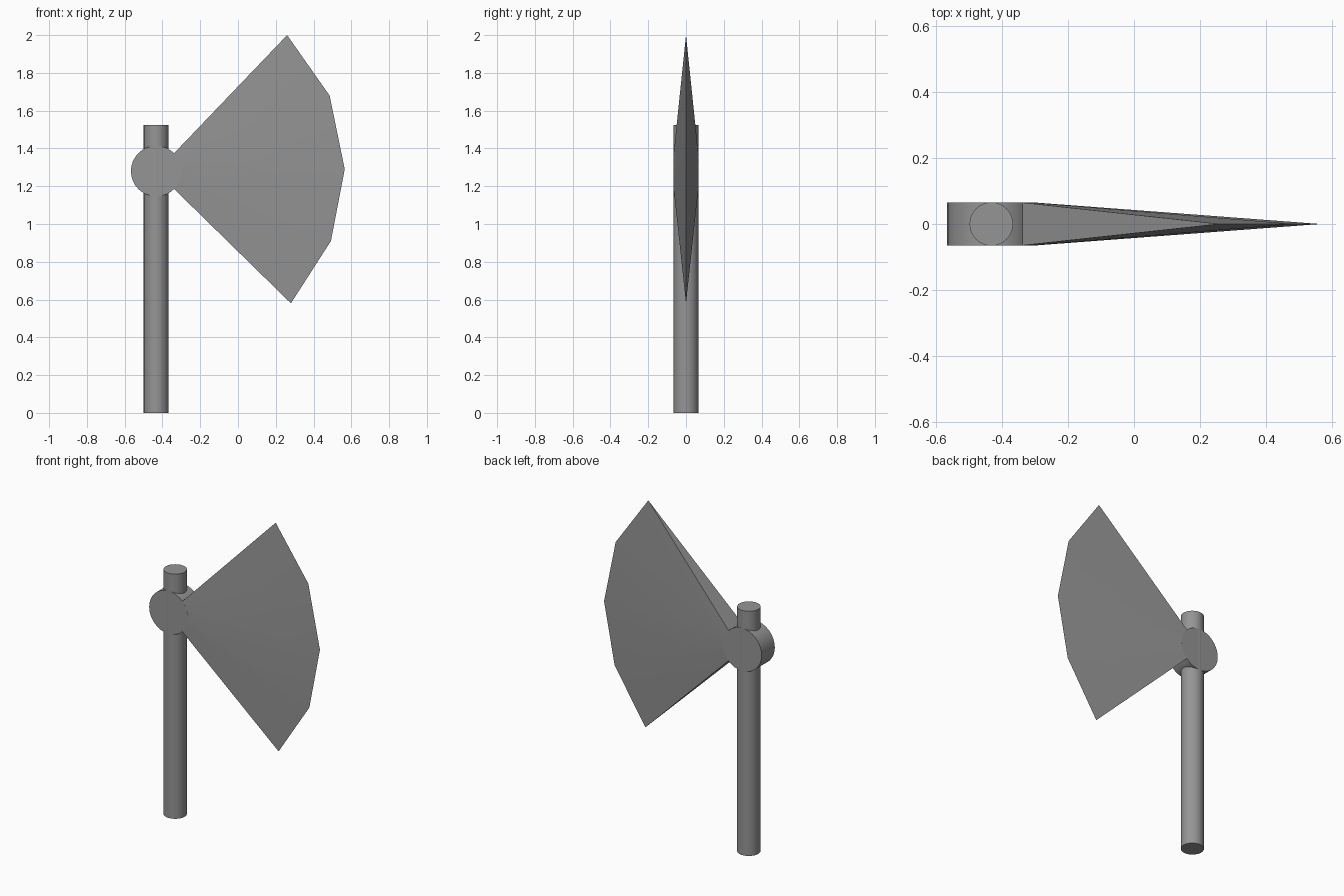
import bpy, bmesh, math

if "Cube" in bpy.data.objects:
    bpy.data.objects.remove(bpy.data.objects["Cube"])

CX, HUB_Z, HALF = -0.433, 1.28, 0.065

# Dark iron grey shared by all parts
grey = bpy.data.materials.new("dark_grey")
grey.diffuse_color = (0.3, 0.3, 0.3, 1)
grey.use_nodes = True
grey.node_tree.nodes["Principled BSDF"].inputs["Base Color"].default_value = grey.diffuse_color


def finish(ob, name):
    ob.name = name
    ob.data.materials.append(grey)
    bpy.ops.object.select_all(action='DESELECT')
    ob.select_set(True)
    bpy.context.view_layer.objects.active = ob
    bpy.ops.object.shade_smooth_by_angle(angle=math.radians(30))


def cylinder(name, radius, depth, loc, rot=(0, 0, 0)):
    bpy.ops.mesh.primitive_cylinder_add(vertices=32, radius=radius, depth=depth,
                                        location=loc, rotation=rot)
    finish(bpy.context.object, name)


# Straight handle and the round socket across it
cylinder("handle", 0.066, 1.525, (CX, 0, 1.525 / 2))
cylinder("socket", 0.134, HALF * 2, (CX, 0, HUB_Z), (math.pi / 2, 0, 0))

# Blade: fans from an arc of the socket out to a sharp cutting edge
edge = [(0.26, 2.0), (0.485, 1.68), (0.565, 1.29), (0.492, 0.91), (0.28, 0.58)]
angles = [45, 22.5, 0, -22.5, -45]
bm = bmesh.new()
tip = [bm.verts.new((x, 0, z)) for x, z in edge]
root = [[bm.verts.new((CX + 0.134 * math.cos(math.radians(a)), y,
                       HUB_Z + 0.134 * math.sin(math.radians(a)))) for a in angles]
        for y in (-HALF, HALF)]
for i in range(4):
    for side in root:
        bm.faces.new((side[i], side[i + 1], tip[i + 1], tip[i]))
    bm.faces.new((root[0][i], root[1][i], root[1][i + 1], root[0][i + 1]))
for i in (0, 4):
    bm.faces.new((root[0][i], root[1][i], tip[i]))
bmesh.ops.recalc_face_normals(bm, faces=bm.faces)
mesh = bpy.data.meshes.new("blade")
bm.to_mesh(mesh)
bm.free()
blade = bpy.data.objects.new("blade", mesh)
bpy.context.collection.objects.link(blade)
finish(blade, "blade")
